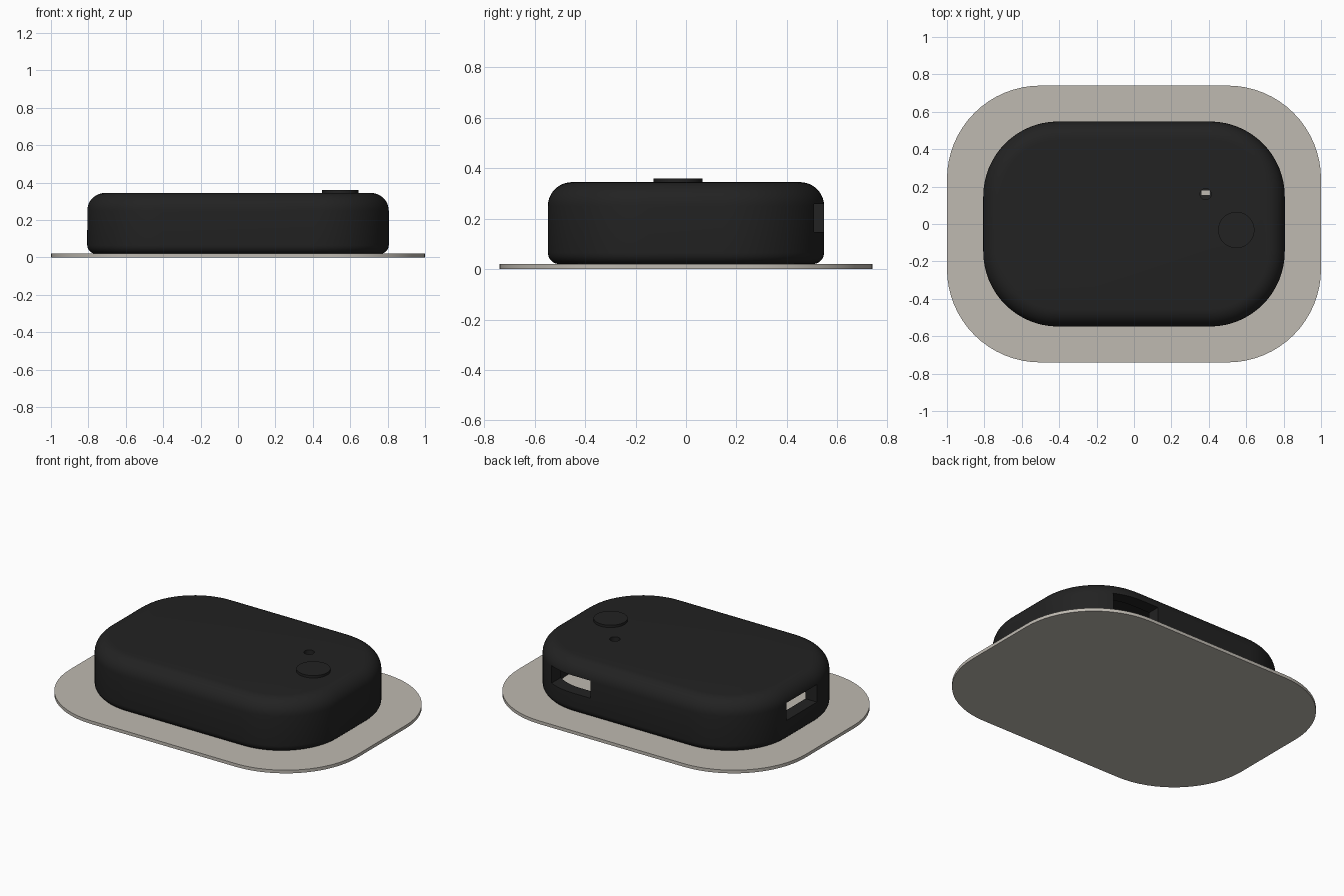
import bpy, bmesh, math
from mathutils import Vector

cube = bpy.data.objects.get("Cube")
if cube:
    bpy.data.objects.remove(cube, do_unlink=True)


def material(name, rgb):
    m = bpy.data.materials.new(name)
    m.use_nodes = True
    m.diffuse_color = (*rgb, 1)
    bsdf = next(n for n in m.node_tree.nodes if n.type == 'BSDF_PRINCIPLED')
    bsdf.inputs["Base Color"].default_value = (*rgb, 1)
    bsdf.inputs["Roughness"].default_value = 0.6
    return m


BLACK = material("matte black", (0.016, 0.016, 0.016))
GREY = material("warm grey", (0.52, 0.49, 0.44))


def make_object(name, bm, mat):
    bmesh.ops.recalc_face_normals(bm, faces=bm.faces[:])
    me = bpy.data.meshes.new(name)
    bm.to_mesh(me)
    bm.free()
    me.materials.append(mat)
    ob = bpy.data.objects.new(name, me)
    bpy.context.collection.objects.link(ob)
    return ob


def rounded_outline(hx, hy, r, steps=16):
    """Points around a rounded rectangle, counter-clockwise."""
    pts = []
    for k, (sx, sy) in enumerate([(1, 1), (-1, 1), (-1, -1), (1, -1)]):
        for i in range(steps + 1):
            a = (k + i / steps) * math.pi / 2
            pts.append((sx * (hx - r) + r * math.cos(a),
                        sy * (hy - r) + r * math.sin(a)))
    return pts


def loft(name, hx, hy, r, profile, mat):
    """Stack rounded rectangles; profile is a list of (inset, height)."""
    bm = bmesh.new()
    rings = [[bm.verts.new((x, y, z))
              for x, y in rounded_outline(hx - d, hy - d, r - d)]
             for d, z in profile]
    for low, high in zip(rings, rings[1:]):
        n = len(low)
        for i in range(n):
            j = (i + 1) % n
            bm.faces.new((low[i], low[j], high[j], high[i]))
    bm.faces.new(rings[0][::-1])
    bm.faces.new(rings[-1])
    return make_object(name, bm, mat)


def box(name, centre, size, mat):
    bm = bmesh.new()
    bmesh.ops.create_cube(bm, size=1)
    bmesh.ops.scale(bm, vec=size, verts=bm.verts)
    bmesh.ops.translate(bm, vec=Vector(centre), verts=bm.verts)
    return make_object(name, bm, mat)


def disc(name, x, y, low, high, r, mat):
    bm = bmesh.new()
    bmesh.ops.create_cone(bm, cap_ends=True, segments=48, radius1=r, radius2=r,
                          depth=high - low)
    bmesh.ops.translate(bm, vec=Vector((x, y, (low + high) / 2)), verts=bm.verts)
    return make_object(name, bm, mat)


def cut(target, cutter):
    cutter.hide_render = True
    mod = target.modifiers.new("cut", 'BOOLEAN')
    mod.operation = 'DIFFERENCE'
    mod.solver = 'EXACT'
    mod.object = cutter
    activate(target)
    bpy.ops.object.modifier_apply(modifier=mod.name)
    bpy.data.objects.remove(cutter, do_unlink=True)


def activate(ob):
    bpy.ops.object.select_all(action='DESELECT')
    ob.select_set(True)
    bpy.context.view_layer.objects.active = ob


def arc(r, inset, height, start, end, steps):
    """Quarter-round edge as (inset, height) steps."""
    return [(inset - r * math.cos(a), height + r * math.sin(a))
            for a in (math.radians(start + (end - start) * i / steps)
                      for i in range(steps + 1))]


# Adhesive base plate
BASE_TOP = 0.02
base = loft("base_plate", 1.0, 0.74, 0.5, [(0, 0), (0, BASE_TOP)], GREY)

# Case with softly rounded top and bottom edges
TOP = 0.345
edge, foot = 0.095, 0.045
profile = (arc(foot, foot, BASE_TOP + foot, -90, 0, 5)
           + arc(edge, edge, TOP - edge, 0, 90, 9))
case = loft("case", 0.806, 0.548, 0.4, profile, BLACK)

# Hollow interior, open towards the base plate
wall = 0.08
cut(case, loft("cavity", 0.806 - wall, 0.548 - wall, 0.4 - wall,
               [(0, 0.0), (0, TOP - 0.07)], BLACK))

# Connector openings in the back and the right end
port_z, port_w, port_h = 0.203, 0.3, 0.11
cut(case, box("back_port_cutter", (0.43, 0.52, port_z), (port_w, 0.3, port_h), BLACK))
cut(case, box("side_port_cutter", (-0.8, 0, port_z), (0.3, port_w, port_h), BLACK))

# Indicator hole with a small light at its bottom
cut(case, disc("indicator_cutter", 0.383, 0.16, TOP - 0.05, TOP + 0.1, 0.03, BLACK))
box("indicator_light", (0.383, 0.167, TOP - 0.049), (0.046, 0.024, 0.006), GREY)

# Push button
button = disc("button", 0.547, -0.032, TOP - 0.03, 0.36, 0.097, BLACK)

for ob in (base, case, button):
    activate(ob)
    bpy.ops.object.shade_smooth_by_angle(angle=math.radians(35))
